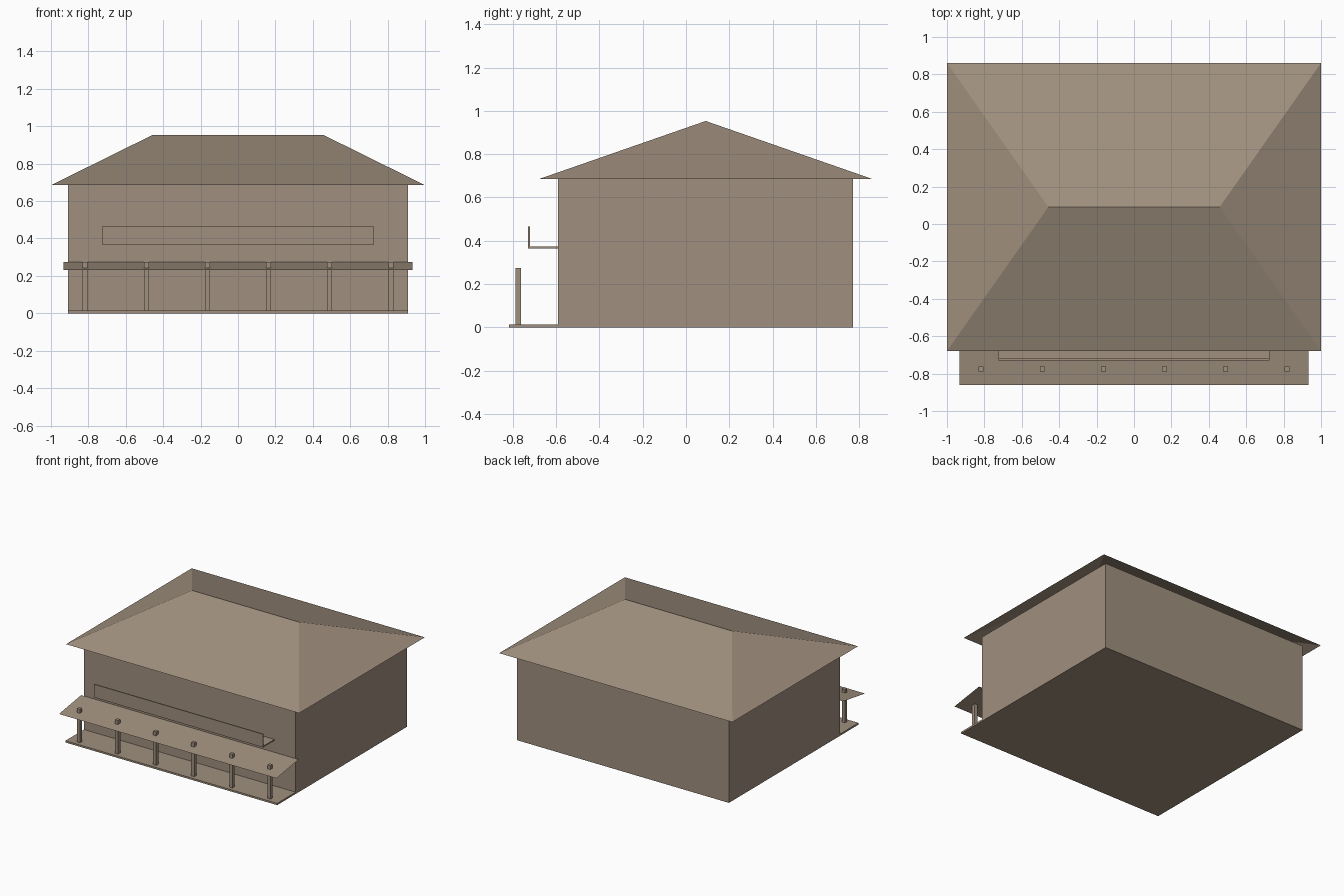
import bpy
import bmesh

if "Cube" in bpy.data.objects:
    bpy.data.objects.remove(bpy.data.objects["Cube"])

# single flat colour
brown = bpy.data.materials.new("warm_taupe")
brown.diffuse_color = (0.352, 0.279, 0.209, 1.0)
brown.use_nodes = True
brown.node_tree.nodes["Principled BSDF"].inputs["Base Color"].default_value = brown.diffuse_color


def finish(name, bm):
    mesh = bpy.data.meshes.new(name)
    bm.to_mesh(mesh)
    bm.free()
    mesh.materials.append(brown)
    obj = bpy.data.objects.new(name, mesh)
    bpy.context.collection.objects.link(obj)
    return obj


def box(name, x, y, z):
    """Box from (min, max) ranges on each axis."""
    bm = bmesh.new()
    bmesh.ops.create_cube(bm, size=1.0)
    for v in bm.verts:
        v.co = [r[0] if c < 0 else r[1] for c, r in zip(v.co, (x, y, z))]
    return finish(name, bm)


def sheet(name, points, faces):
    """Thin open surface."""
    bm = bmesh.new()
    vs = [bm.verts.new(p) for p in points]
    for f in faces:
        bm.faces.new([vs[i] for i in f])
    return finish(name, bm)


# main block
box("house_body", (-0.908, 0.908), (-0.59, 0.771), (0, 0.685))

# hipped roof, open underneath
y0, y1, eave, ridge = -0.679, 0.861, 0.685, 0.953
sheet("hip_roof",
      [(-1, y0, eave), (1, y0, eave), (1, y1, eave), (-1, y1, eave),
       (-0.458, 0.091, ridge), (0.458, 0.091, ridge)],
      [(0, 1, 5, 4), (1, 2, 5), (2, 3, 4, 5), (3, 0, 4)])

# porch floor and sloping canopy
box("porch_floor", (-0.908, 0.908), (-0.817, -0.59), (0, 0.014))
sheet("porch_canopy",
      [(-0.933, -0.861, 0.231), (0.933, -0.861, 0.231),
       (0.933, -0.59, 0.274), (-0.933, -0.59, 0.274)],
      [(0, 1, 2, 3)])

# six porch posts, poking through the canopy
for i in range(6):
    cx = -0.817 + i * 0.3268
    box(f"porch_post_{i + 1}", (cx - 0.0135, cx + 0.0135),
        (-0.788, -0.761), (0.014, 0.274))

# balcony: thin floor and front panel, open at the ends
box("balcony_floor", (-0.725, 0.725), (-0.727, -0.59), (0.365, 0.374))
box("balcony_front_panel", (-0.725, 0.725), (-0.729, -0.72), (0.365, 0.467))
